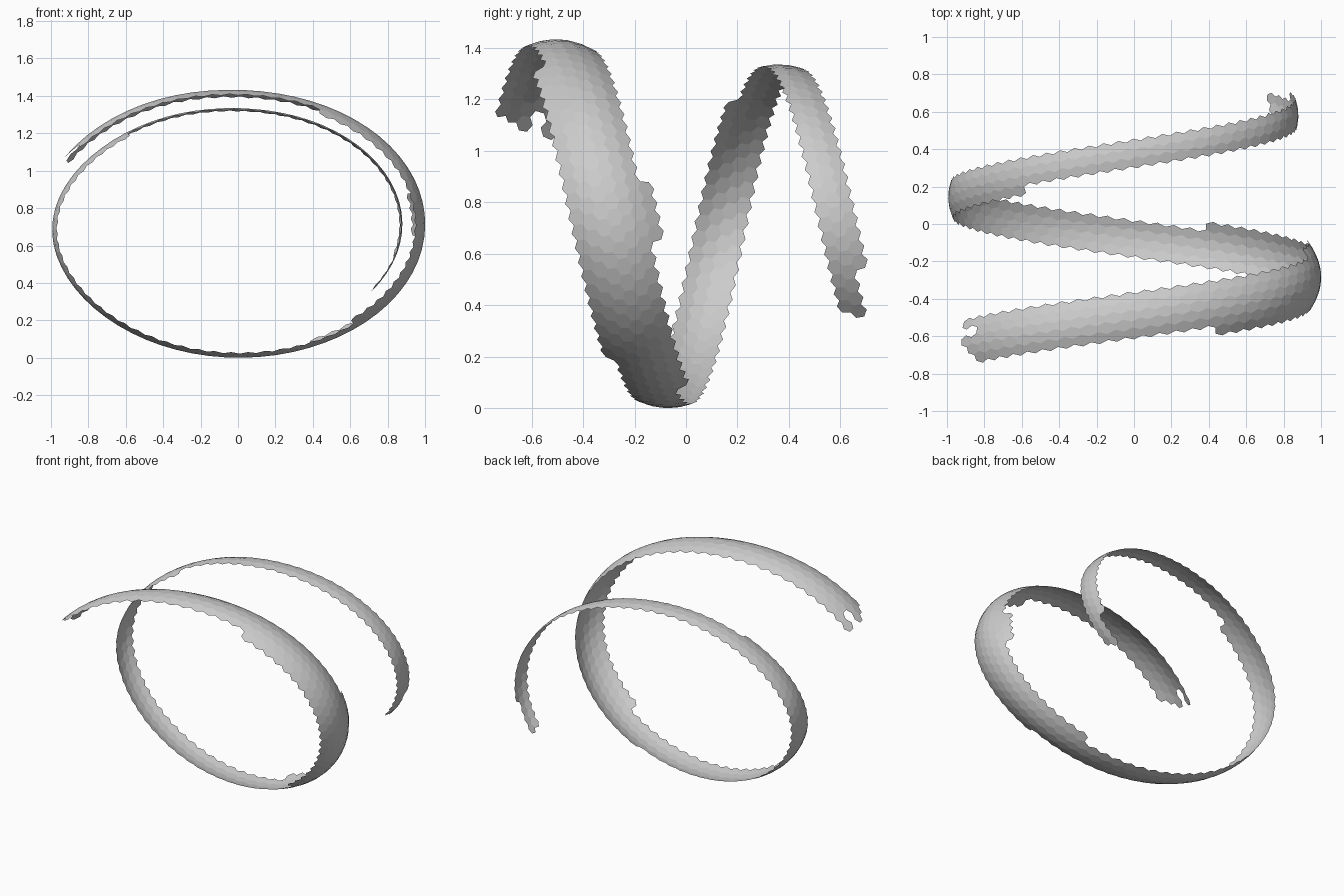
import bpy, bmesh, math
from mathutils import Vector

if "Cube" in bpy.data.objects:
    bpy.data.objects.remove(bpy.data.objects["Cube"])

# Angle (degrees, clockwise from the top seen from the front) -> value
RADIUS = [(-65, 1.06), (-25, 1.04), (0, 1.015), (45, 1.01), (90, 1.0), (180, 1.0), (225, .99),
          (270, 1.0), (290, .965), (315, .92), (360, .877), (450, .88), (490, .87)]
WIDTH = [(-65, .28), (-20, .26), (18, .26), (32, .33), (90, .365), (135, .32), (160, .25),
         (180, .22), (215, .22), (240, .24), (270, .25), (315, .22), (335, .17), (385, .165),
         (400, .185), (450, .185), (470, .16), (490, .14)]


def lerp(table, a):
    for (a0, v0), (a1, v1) in zip(table, table[1:]):
        if a <= a1:
            return v0 + (v1 - v0) * (a - a0) / (a1 - a0)
    return table[-1][1]


def smooth_radius(a):
    return sum(lerp(RADIUS, a + d) for d in (-12, -6, 0, 6, 12)) / 5


def spine(a):
    r, t = smooth_radius(a), math.radians(a)
    return Vector((r * math.sin(t), -0.5 + 0.216 * a / 90, 0.713 + 0.71 * r * math.cos(t)))


def on_strip(a, v):
    # Point on the helical strip: edges curl inward across the width
    tangent = (spine(a + 2) - spine(a - 2)).normalized()
    side = Vector((0, 1, 0)) - tangent * tangent.y
    side.normalize()
    normal = side.cross(tangent)
    if normal.dot(spine(a) - Vector((0, spine(a).y, 0.713))) < 0:
        normal.negate()
    return spine(a) + side * v - normal * (2.2 * v * v)


# Honeycomb strip: hexagons kept where they fit the local width
STEP, ROW = 5.2, 0.048
CORNERS = [(0, 2), (.5, 1), (.5, -1), (0, -2), (-.5, -1), (-.5, 1)]
START, END = -58, 483
bm = bmesh.new()
for row in range(-5, 6):
    v = row * ROW + 0.012
    for col in range(int((END - START) / STEP) + 1):
        a = START + (col + 0.5 * (row % 2)) * STEP
        if abs(v) > lerp(WIDTH, a) / 2 - 0.022:
            continue
        # Ragged ends
        if col == 0 and row in (1, -2) or a > END:
            continue
        bm.faces.new([bm.verts.new(on_strip(a + du * STEP, v + dv * ROW / 3))
                      for du, dv in CORNERS])
bmesh.ops.remove_doubles(bm, verts=bm.verts, dist=0.002)
bmesh.ops.recalc_face_normals(bm, faces=bm.faces)

# Rest on the ground
low = min(p.co.z for p in bm.verts)
bmesh.ops.translate(bm, verts=bm.verts, vec=(0, 0, -low))
mesh = bpy.data.meshes.new("spiral_peel")
bm.to_mesh(mesh)
bm.free()
bpy.context.collection.objects.link(bpy.data.objects.new("spiral_peel", mesh))
